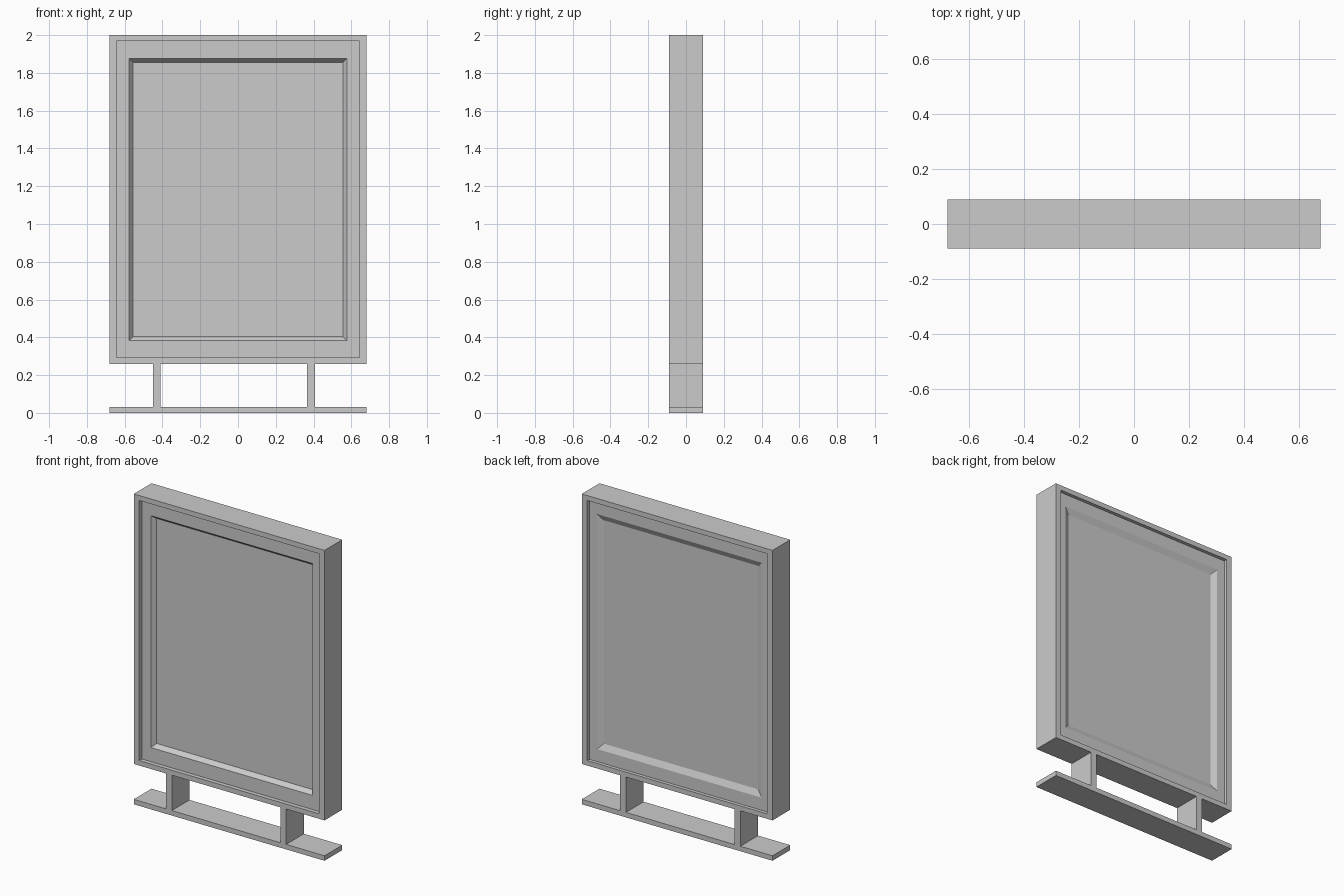
import bpy
import bmesh

cube = bpy.data.objects.get("Cube")
if cube:
    bpy.data.objects.remove(cube, do_unlink=True)

DEPTH = 0.09  # half thickness shared by every part

grey = bpy.data.materials.new("plain grey")
grey.use_nodes = True
colour = (0.6, 0.6, 0.6, 1)
grey.diffuse_color = colour
grey.node_tree.nodes["Principled BSDF"].inputs["Base Color"].default_value = colour


def loft(name, rings):
    """Join rectangles (half width, bottom, top, y, centre x) into a closed solid."""
    bm = bmesh.new()
    loops = []
    for half, low, high, y, cx in rings:
        corners = [(-half, low), (half, low), (half, high), (-half, high)]
        loops.append([bm.verts.new((cx + x, y, z)) for x, z in corners])
    for a, b in zip(loops, loops[1:]):
        for i in range(4):
            j = (i + 1) % 4
            bm.faces.new((a[i], a[j], b[j], b[i]))
    bm.faces.new(loops[0])
    bm.faces.new(loops[-1])
    bmesh.ops.recalc_face_normals(bm, faces=bm.faces)
    mesh = bpy.data.meshes.new(name)
    bm.to_mesh(mesh)
    bm.free()
    mesh.materials.append(grey)
    obj = bpy.data.objects.new(name, mesh)
    bpy.context.collection.objects.link(obj)
    return obj


def box(name, cx, half, low, high):
    return loft(name, [(half, low, high, y, cx) for y in (-DEPTH, DEPTH)])


def recess(side, lip, bevel_edge, depth, panel_inset, panel_depth):
    """Rings from the outer edge inward: rim, stepped lip, sloped border, panel."""
    steps = [(0, 0), (lip, 0), (lip, depth),
             (bevel_edge, depth), (panel_inset, panel_depth)]
    rings = []
    for inset, deep in steps:
        # the inner border sits slightly lower than the side margins
        extra = 0.02 if inset > lip else 0
        if inset == lip:
            extra = -0.006
        rings.append((0.68 - inset, 0.26 + inset + extra, 2 - inset - extra,
                      side * (DEPTH - deep), 0))
    return rings


# Display case with a recessed panel on both faces
front = recess(-1, 0.038, 0.103, 0.027, 0.125, 0.054)
back = recess(1, 0.038, 0.093, 0.022, 0.13, 0.04)
loft("display_case", front[::-1] + back)

# Support posts and foot plate
for name, x in (("right_post", -0.43), ("left_post", 0.386)):
    box(name, x, 0.021, 0.03, 0.26)
box("foot_plate", 0, 0.68, 0, 0.032)
